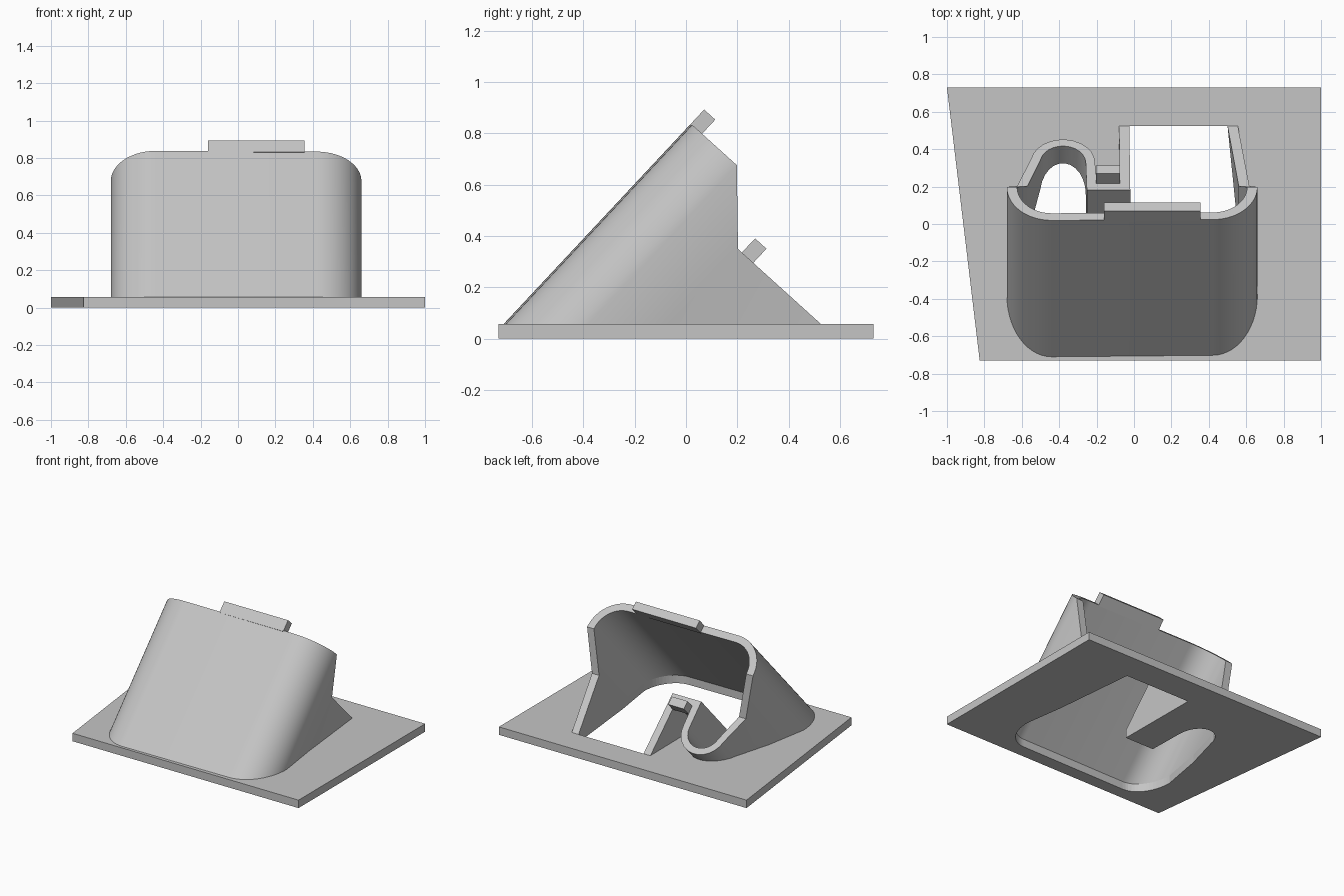
import bpy, bmesh, math

cube = bpy.data.objects.get("Cube")
if cube:
    bpy.data.objects.remove(cube, do_unlink=True)

PLATE = 0.058   # plate thickness
LEAN = 0.935    # backward shift per unit of height
FALL = 0.49     # height lost per unit of depth on the square-cut rims
BACK = 0.525    # depth where the lower rim meets the plate

grey = bpy.data.materials.new("light_grey")
grey.use_nodes = True
grey.diffuse_color = (0.56, 0.56, 0.56, 1)
grey.node_tree.nodes["Principled BSDF"].inputs["Base Color"].default_value = (0.56, 0.56, 0.56, 1)


def finish(name, bm, smooth=False):
    bmesh.ops.remove_doubles(bm, verts=bm.verts, dist=0.0005)
    bmesh.ops.recalc_face_normals(bm, faces=bm.faces)
    mesh = bpy.data.meshes.new(name)
    bm.to_mesh(mesh)
    bm.free()
    mesh.materials.append(grey)
    obj = bpy.data.objects.new(name, mesh)
    bpy.context.collection.objects.link(obj)
    if smooth:
        bpy.ops.object.select_all(action='DESELECT')
        obj.select_set(True)
        bpy.context.view_layer.objects.active = obj
        bpy.ops.object.shade_smooth_by_angle(angle=math.radians(25))
    return obj


def lean(x, v, h):
    """Point at height h on the slanted line that starts at (x, v) on the plate."""
    return (x, v + LEAN * h, PLATE + h)


def upper(v):
    return 0.78 - FALL * (v + 0.71)


def lower(v):
    return FALL * (BACK - v)


def rim(x, v):
    if -0.3 < x < 0 and v > -0.2:      # the tongue stays at the lower rim
        return lower(v)
    return max(lower(v), min(upper(v), (0.2 - v) / LEAN))


def arc(cx, cv, outer, inner, start, end, steps):
    pairs = []
    for i in range(steps + 1):
        a = math.radians(start + (end - start) * i / steps)
        c, s = math.cos(a), math.sin(a)
        pairs.append(((cx + outer[0] * c, cv + outer[1] * s),
                      (cx + inner[0] * c, cv + inner[1] * s)))
    return pairs


# Wall plan on the plate: pairs of outer and inner points
wall = [((0.555, BACK), (0.5, BACK)), ((0.617, -0.07), (0.56, -0.07))]
wall += arc(0.42, -0.38, (0.24, 0.322), (0.185, 0.252), 0, -90, 14)
wall += arc(-0.44, -0.38, (0.24, 0.33), (0.185, 0.26), -90, -180, 14)
wall += [((-0.625, -0.07), (-0.57, -0.07))]
wall += arc(-0.38, 0.16, (0.172, 0.23), (0.122, 0.165), 170, 0, 12)
wall += [((-0.202, -0.03), (-0.252, -0.107)), ((-0.075, -0.03), (-0.02, -0.107)),
         ((-0.08, BACK), (-0.025, BACK))]

# Slanted shell
bm = bmesh.new()
rings = []
for o, i in wall:
    points = [lean(*o, 0), lean(*o, rim(*o)), lean(*i, rim(*i)), lean(*i, 0)]
    rings.append([bm.verts.new(p) for p in points])
for a, b in zip(rings, rings[1:]):
    for k in range(4):
        n = (k + 1) % 4
        bm.faces.new((a[k], a[n], b[n], b[k]))
finish("slanted_shell", bm, smooth=True)

# Base plate with an opening that follows the inside of the shell
bm = bmesh.new()
border = [(-1, 0.73), (1, 0.73), (1, -0.73), (-0.825, -0.73)]
opening = [i for o, i in wall]
edges = []
for loop in (border, opening):
    verts = [bm.verts.new((x, y, 0)) for x, y in loop]
    edges += [bm.edges.new((verts[k - 1], verts[k])) for k in range(len(verts))]
bmesh.ops.triangle_fill(bm, edges=edges, use_beauty=True)
top = bmesh.ops.extrude_face_region(bm, geom=bm.faces[:])["geom"]
bmesh.ops.translate(bm, vec=(0, 0, PLATE),
                    verts=[g for g in top if isinstance(g, bmesh.types.BMVert)])
finish("base_plate", bm)


# Locating tabs standing on the two rims
def tab(name, x0, x1, v0, v1, level):
    bm = bmesh.new()
    low, high = [[bm.verts.new(lean(x, v, level(v) + rise))
                  for x, v in ((x0, v0), (x1, v0), (x1, v1), (x0, v1))]
                 for rise in (-0.005, 0.055)]
    bm.faces.new(low)
    bm.faces.new(high)
    for k in range(4):
        bm.faces.new((low[k - 1], low[k], high[k], high[k - 1]))
    finish(name, bm)


tab("front_tab", -0.16, 0.355, -0.71, -0.63, upper)
tab("tongue_tab", -0.202, -0.075, -0.042, 0.04, lower)
